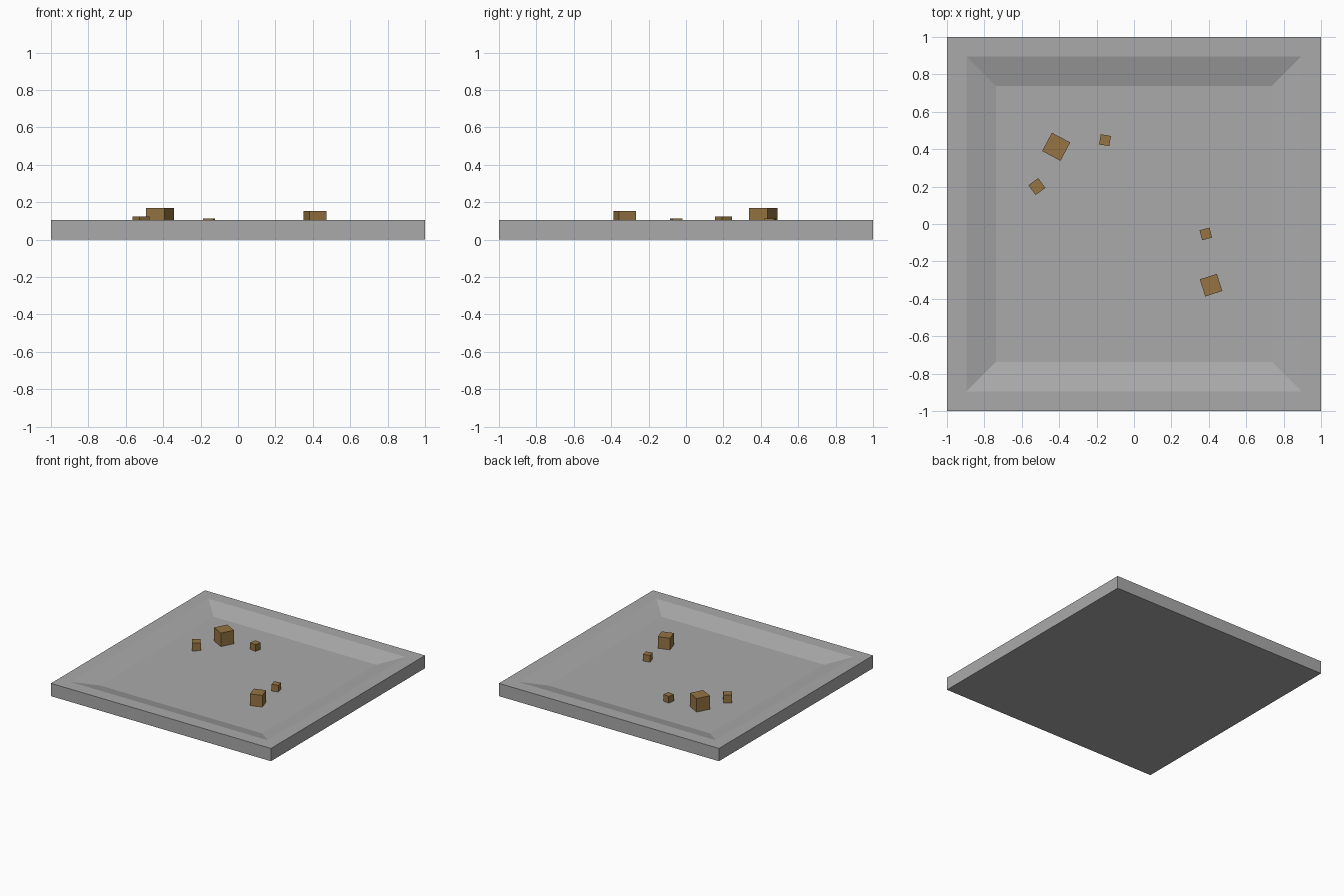
import bpy, bmesh, math

if "Cube" in bpy.data.objects:
    bpy.data.objects.remove(bpy.data.objects["Cube"])


def material(name, rgb):
    m = bpy.data.materials.new(name)
    m.diffuse_color = (*rgb, 1.0)
    m.use_nodes = True
    m.node_tree.nodes["Principled BSDF"].inputs["Base Color"].default_value = m.diffuse_color
    return m


GREY = material("stone_grey", (0.40, 0.40, 0.40))
BROWN = material("earth_brown", (0.30, 0.175, 0.056))

TOP, FLOOR = 0.105, 0.058


def add_object(name, bm, mat):
    bmesh.ops.recalc_face_normals(bm, faces=bm.faces)
    me = bpy.data.meshes.new(name)
    bm.to_mesh(me)
    bm.free()
    me.materials.append(mat)
    ob = bpy.data.objects.new(name, me)
    bpy.context.collection.objects.link(ob)
    return ob


# Square tray: stacked square rings from the base up, over the rim and down to the sunken floor
bm = bmesh.new()
rings = []
for half, z in [(1.0, 0.0), (1.0, TOP), (0.895, TOP), (0.739, FLOOR)]:
    rings.append([bm.verts.new((sx * half, sy * half, z))
                  for sx, sy in [(-1, -1), (1, -1), (1, 1), (-1, 1)]])
for a, b in zip(rings, rings[1:]):
    for i in range(4):
        j = (i + 1) % 4
        bm.faces.new((a[i], a[j], b[j], b[i]))
bm.faces.new(rings[0][::-1])
bm.faces.new(rings[-1])
add_object("tray", bm, GREY)

# Loose blocks resting on the floor: x, y, side, turn in degrees
blocks = [
    (-0.416, 0.413, 0.111, -28),
    (-0.519, 0.200, 0.065, 36),
    (-0.155, 0.448, 0.055, -10),
    (0.384, -0.053, 0.055, 15),
    (0.412, -0.327, 0.096, 18),
]
for n, (x, y, side, turn) in enumerate(blocks, 1):
    bm = bmesh.new()
    bmesh.ops.create_cube(bm, size=side)
    ob = add_object(f"block_{n}", bm, BROWN)
    ob.location = (x, y, FLOOR + side / 2)
    ob.rotation_euler.z = math.radians(turn)
